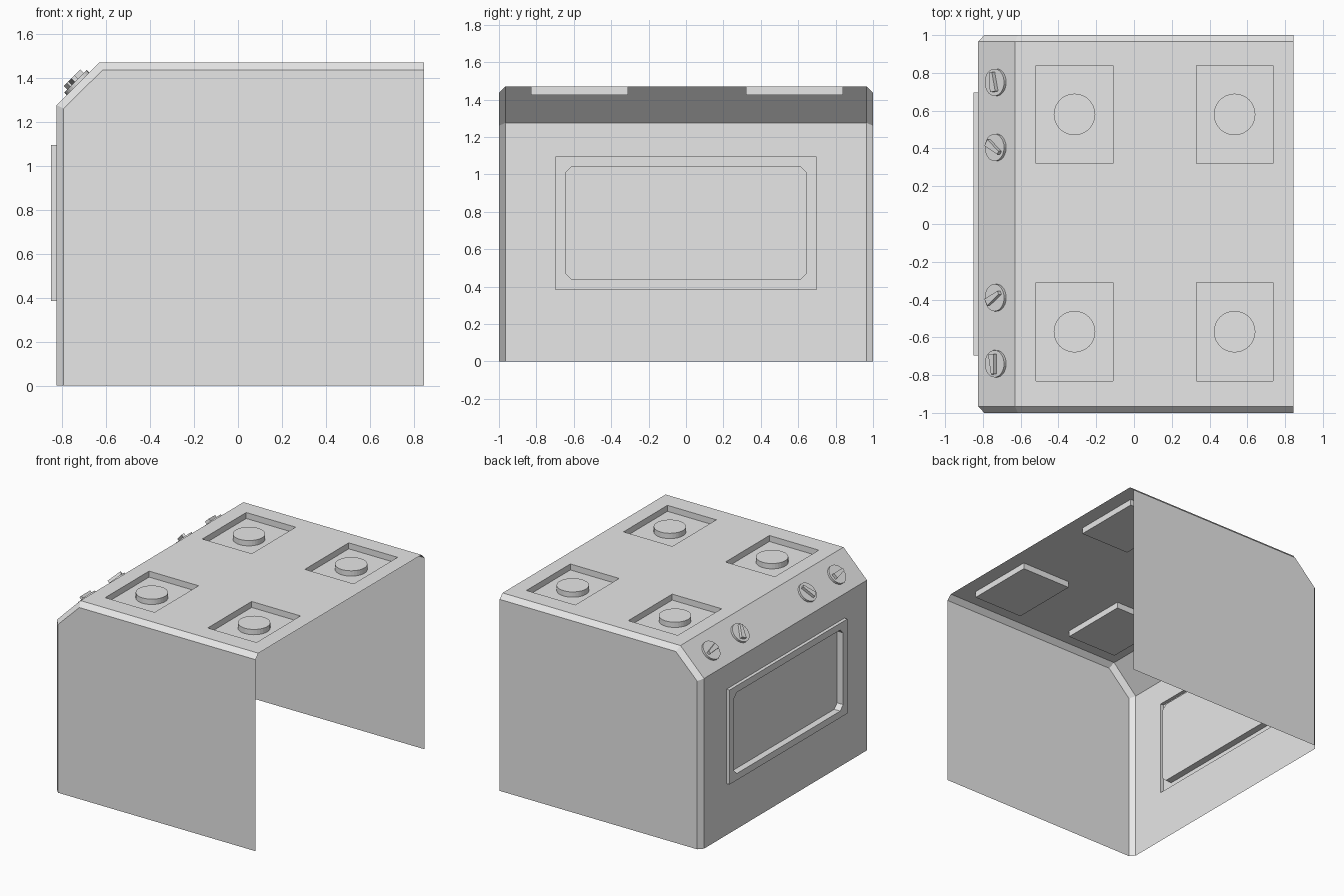
import bpy, bmesh, math
from mathutils import Vector, Matrix

old = bpy.data.objects.get("Cube")
if old:
    bpy.data.objects.remove(old, do_unlink=True)

grey = bpy.data.materials.new("light_grey")
grey.use_nodes = True
COLOR = (0.8, 0.8, 0.8, 1)
grey.diffuse_color = COLOR
grey.node_tree.nodes["Principled BSDF"].inputs["Base Color"].default_value = COLOR


def finish(bm, name, matrix=None):
    mesh = bpy.data.meshes.new(name)
    bm.to_mesh(mesh)
    bm.free()
    mesh.materials.append(grey)
    obj = bpy.data.objects.new(name, mesh)
    if matrix:
        obj.matrix_world = matrix
    bpy.context.collection.objects.link(obj)
    return obj


def facing(bm, direction):
    d = Vector(direction)
    bm.normal_update()
    return [f for f in bm.faces if f.normal.dot(d) > 0.99]


def cut(bm, direction, point, normal):
    """Split only the faces that look in one direction."""
    faces = facing(bm, direction)
    geom = set(faces)
    for f in faces:
        geom.update(f.edges, f.verts)
    bmesh.ops.bisect_plane(bm, geom=list(geom), plane_co=point, plane_no=normal)


def step(bm, face, depth, thickness=0.0):
    bmesh.ops.inset_individual(bm, faces=[face], thickness=thickness, depth=depth,
                               use_even_offset=True)
    bm.normal_update()


# Body: open at the back (+x) and underneath, chamfered along both sides
OUTER = [(-0.825, 0), (-0.825, 1.275), (-0.63, 1.47), (0.845, 1.47)]
INNER = [(-0.793, 0), (-0.793, 1.26), (-0.615, 1.435), (0.845, 1.435)]
bm = bmesh.new()
rows = [[bm.verts.new((x, y, z)) for x, z in prof]
        for prof, y in ((INNER, -1), (OUTER, -0.965), (OUTER, 0.965), (INNER, 1))]
for a, b in zip(rows, rows[1:]):
    for i in range(3):
        bm.faces.new((a[i], a[i + 1], b[i + 1], b[i]))
for row, y in ((rows[0], -1), (rows[3], 1)):
    loop = row + [bm.verts.new((0.845, y, 0))]
    bm.faces.new(loop if y > 0 else loop[::-1])
bm.normal_update()
for f in bm.faces:
    if f.normal.dot(f.calc_center_median() - Vector((0, 0, 0.7))) < 0:
        f.normal_flip()

# Burner wells sunk into the top
WELL_X = [(-0.52, -0.11), (0.33, 0.735)]
WELL_Y = [(-0.83, -0.31), (0.32, 0.84)]
UP, FRONT = (0, 0, 1), (-1, 0, 0)
for pair in WELL_X:
    for x in pair:
        cut(bm, UP, (x, 0, 0), (1, 0, 0))
for pair in WELL_Y:
    for y in pair:
        cut(bm, UP, (0, y, 0), (0, 1, 0))
for f in facing(bm, UP):
    c = f.calc_center_median()
    if any(a < c.x < b for a, b in WELL_X) and any(a < c.y < b for a, b in WELL_Y):
        step(bm, f, -0.045)

# Oven window: raised frame with a recessed pane and clipped corners
for y in (-0.697, 0.697):
    cut(bm, FRONT, (0, y, 0), (0, 1, 0))
for z in (0.385, 1.093):
    cut(bm, FRONT, (0, 0, z), (0, 0, 1))
pane = min(facing(bm, FRONT),
           key=lambda f: (f.calc_center_median() - Vector((-0.825, 0, 0.74))).length)
step(bm, pane, 0.025)
step(bm, pane, 0, 0.05)
step(bm, pane, -0.05)
corners = [e for v in pane.verts for e in v.link_edges if e not in pane.edges[:]]
bmesh.ops.bevel(bm, geom=corners, offset=0.035, segments=1, affect='EDGES')
finish(bm, "stove_body")

# Burner plates
for i, (x0, x1) in enumerate(WELL_X):
    for j, (y0, y1) in enumerate(WELL_Y):
        bm = bmesh.new()
        bmesh.ops.create_cone(bm, cap_ends=True, segments=32, radius1=0.11, radius2=0.11,
                              depth=0.04)
        centre = Vector(((x0 + x1) / 2, (y0 + y1) / 2, 1.445))
        plate = finish(bm, f"burner_{i}_{j}", Matrix.Translation(centre))

# Knobs on the sloped panel: a round base and a tapered grip
normal = Vector((-1, 0, 1)).normalized()
slope = Vector((1, 0, 1)).normalized()
GRIP = [(-0.05, -0.02), (-0.05, 0.02), (0.055, 0.01), (0.055, -0.01)]
KNOBS = [(0.75, 1, -0.15), (0.405, -0.6, 1), (-0.39, 0.55, 1), (-0.74, -1, 0.1)]
for i, (y, along, up) in enumerate(KNOBS):
    bm = bmesh.new()
    bmesh.ops.create_cone(bm, cap_ends=True, segments=24, radius1=0.072, radius2=0.072,
                          depth=0.016, matrix=Matrix.Translation((0, 0, 0.008)))
    base = bm.faces.new([bm.verts.new((px, py, 0.016)) for px, py in GRIP])
    top = bmesh.ops.extrude_face_region(bm, geom=[base])["geom"]
    bmesh.ops.translate(bm, vec=(0, 0, 0.022),
                        verts=[v for v in top if isinstance(v, bmesh.types.BMVert)])
    bmesh.ops.recalc_face_normals(bm, faces=bm.faces[:])
    point = (Vector((0, 1, 0)) * along + slope * up).normalized()
    side = normal.cross(point)
    turn = Matrix((point, side, normal)).transposed().to_4x4()
    finish(bm, f"knob_{i}", Matrix.Translation((-0.7275, y, 1.3725)) @ turn)
